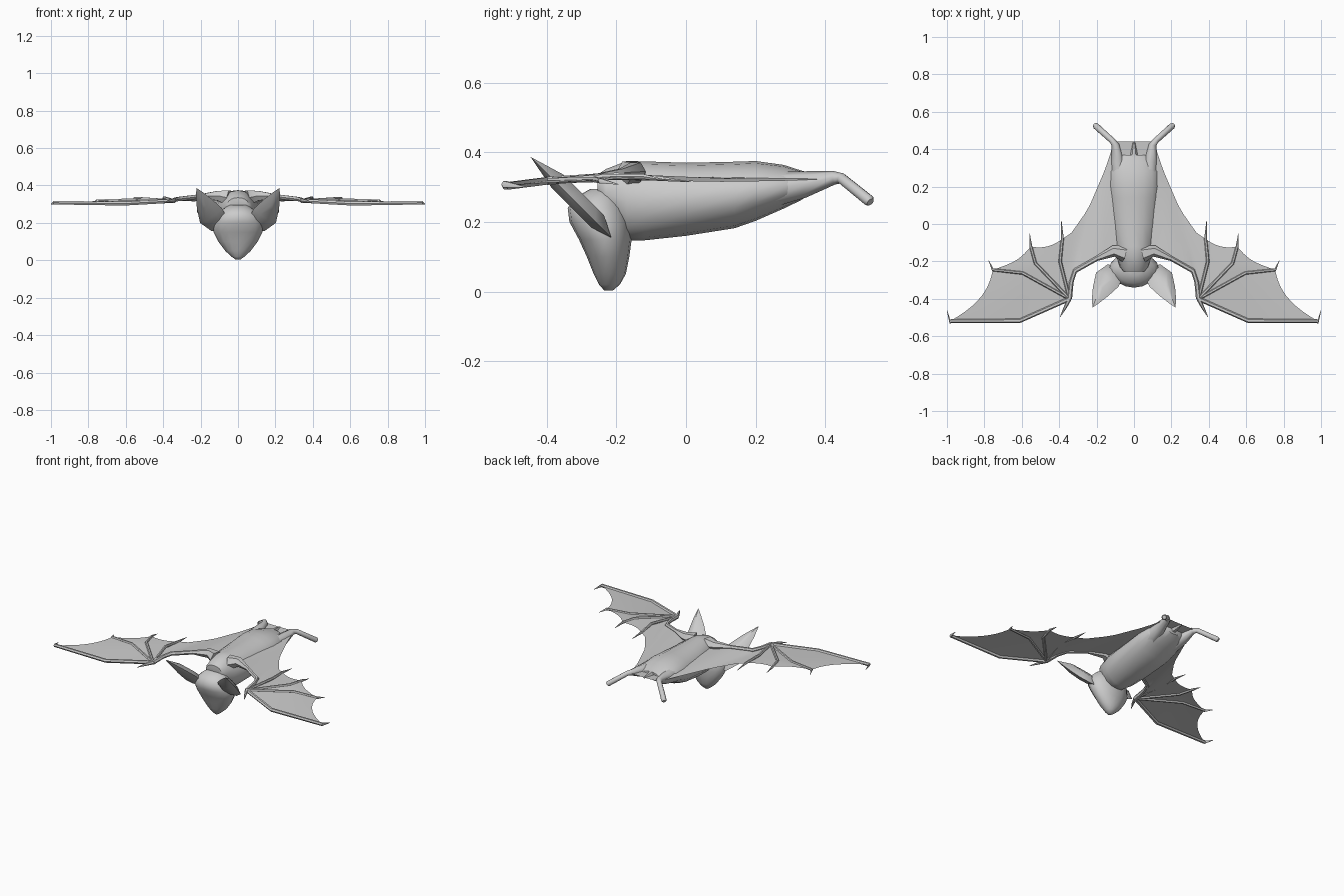
import bpy, bmesh, math
from mathutils import Vector

if "Cube" in bpy.data.objects:
    bpy.data.objects.remove(bpy.data.objects["Cube"])

grey = bpy.data.materials.new("soft_grey")
grey.diffuse_color = (0.6, 0.6, 0.6, 1)
grey.use_nodes = True
grey.node_tree.nodes["Principled BSDF"].inputs["Base Color"].default_value = grey.diffuse_color


def finish(name, bm, fix=True, angle=50):
    if fix:
        bmesh.ops.recalc_face_normals(bm, faces=bm.faces[:])
    me = bpy.data.meshes.new(name)
    bm.to_mesh(me)
    bm.free()
    ob = bpy.data.objects.new(name, me)
    bpy.context.collection.objects.link(ob)
    me.materials.append(grey)
    bpy.ops.object.select_all(action='DESELECT')
    ob.select_set(True)
    bpy.context.view_layer.objects.active = ob
    bpy.ops.object.shade_smooth_by_angle(angle=math.radians(angle))
    return ob


def skin(name, rings):
    """Closed skin through rings of points."""
    bm = bmesh.new()
    vs = [[bm.verts.new(p) for p in r] for r in rings]
    n = len(vs[0])
    for a, b in zip(vs, vs[1:]):
        for i in range(n):
            bm.faces.new((a[i], a[(i + 1) % n], b[(i + 1) % n], b[i]))
    bm.faces.new(vs[0][::-1])
    bm.faces.new(vs[-1])
    return finish(name, bm)


def tube(name, pts, radii, sides=6):
    pts = [Vector(p) for p in pts]
    rings = []
    for i, p in enumerate(pts):
        d = (pts[min(i + 1, len(pts) - 1)] - pts[max(i - 1, 0)]).normalized()
        u = d.cross(Vector((0, 0, 1))).normalized()
        v = u.cross(d)
        rings.append([p + radii[i] * (math.cos(t) * u + math.sin(t) * v)
                      for t in (2 * math.pi * k / sides for k in range(sides))])
    return skin(name, rings)


def along(line, s):
    """Point at fraction s of a polyline's length."""
    line = [Vector(p) for p in line]
    lens = [(b - a).length for a, b in zip(line, line[1:])]
    d = s * sum(lens)
    for a, b, l in zip(line, line[1:], lens):
        if d <= l + 1e-6:
            return a.lerp(b, d / l)
        d -= l
    return line[-1]


def sheet(name, a, b, sag=0.0, n=10):
    """Single skin between two lines, its far edge scalloped by sag."""
    bm = bmesh.new()
    g = []
    for i in range(n + 1):
        t = i / n
        k = 1 - sag * 4 * t * (1 - t)
        g.append([bm.verts.new(along(a, j / n * k).lerp(along(b, j / n * k), t))
                  for j in range(n + 1)])
    for i in range(n):
        for j in range(n):
            bm.faces.new((g[i][j], g[i + 1][j], g[i + 1][j + 1], g[i][j + 1]))
    bmesh.ops.remove_doubles(bm, verts=bm.verts[:], dist=1e-5)
    bm.normal_update()
    for f in bm.faces:
        if f.normal.z < 0:
            f.normal_flip()
    return finish(name, bm, fix=False)


def ring(n, fn):
    return [fn(math.cos(2 * math.pi * k / n), math.sin(2 * math.pi * k / n)) for k in range(n)]


# Body: y, half width, bottom, top
body = [(-.255, .055, .27, .335), (-.23, .075, .21, .352), (-.17, .095, .147, .375),
        (-.12, .115, .147, .374), (0, .13, .16, .37), (.14, .14, .182, .373), (.2, .14, .203, .375),
        (.28, .133, .238, .364), (.33, .11, .262, .348), (.37, .06, .29, .338)]
skin("body", [ring(16, lambda c, s: (w * c, y, (b + t) / 2 + (t - b) / 2 * s)) for y, w, b, t in body])

# Head: z, half width, front y, back y
head = [(.003, .012, -.235, -.21), (.02, .035, -.25, -.19), (.05, .068, -.265, -.173),
        (.1, .105, -.285, -.163), (.15, .13, -.308, -.156), (.2, .135, -.335, -.158),
        (.24, .115, -.34, -.17), (.27, .085, -.318, -.185), (.295, .05, -.275, -.2)]
skin("head", [ring(16, lambda c, s: (w * c, (f + k) / 2 + (k - f) / 2 * s, z)) for z, w, f, k in head])

# Tail
tube("tail", [(0, .3, .315), (0, .37, .322), (0, .44, .325)], [.035, .02, .005])

for side, m in (("right", 1), ("left", -1)):
    def mir(*pts):
        return [(m * x, y, z) for x, y, z in pts]

    # Ear: leaf outline lying on a tilted plane, swollen in the middle
    outline = [(.222, -.447), (.225, -.4), (.22, -.34), (.203, -.26), (.14, -.215), (.075, -.235),
               (.06, -.29), (.085, -.337), (.14, -.387), (.19, -.425)]
    bm = bmesh.new()
    rim = [bm.verts.new((m * x, y, -y - .06)) for x, y in outline]
    for off in (.022, -.014):
        c = Vector((m * .148, -.3 + off, .24 + off))
        mid = [bm.verts.new(c + (v.co - Vector((m * .148, -.3, .24))) * .5) for v in rim]
        for i in range(len(rim)):
            j = (i + 1) % len(rim)
            bm.faces.new((rim[i], rim[j], mid[j], mid[i]))
        bm.faces.new(mid)
    finish(side + "_ear", bm)

    # Leg and foot
    tube(side + "_leg", mir((.075, .25, .295), (.09, .34, .308), (.1, .425, .327),
                            (.118, .447, .325), (.205, .525, .262), (.21, .53, .257)),
         [.052, .038, .02, .016, .017, .012], 8)

    # Arm bones
    tube(side + "_arm", mir((.05, -.16, .335), (.11, -.145, .345), (.2, -.185, .342), (.315, -.25, .328),
                            (.335, -.31, .325), (.345, -.4, .318)),
         [.045, .03, .013, .013, .012, .014])
    wrist = (.345, -.4, .318)
    tube(side + "_thumb", mir(wrist, (.37, -.45, .315), (.395, -.497, .308)), [.012, .008, .001])

    # Fingers, each ending in a small claw
    ends = [[(.395, -.2, .334), (.383, -.08, .325), (.388, .015, .315)],
            [(.527, -.21, .33), (.552, -.12, .33), (.558, -.05, .318)],
            [(.595, -.262, .322), (.755, -.245, .318), (.777, -.195, .308)],
            [(.61, -.517, .303), (.985, -.52, .308), (1.0, -.46, .3)]]
    for k, (knuckle, tip, claw) in enumerate(ends):
        r = .012 if k == 3 else .009
        tube(f"{side}_finger_{k + 1}", mir(wrist, knuckle, tip, claw), [r, r, r * .9, .001])

    # Wing skin
    ray = [mir(wrist, e[1]) if k == 0 else mir(wrist, e[0], e[1]) for k, e in enumerate(ends)]
    for k, sag in enumerate((.06, .07, .1)):
        sheet(f"{side}_wing_panel_{k + 1}", ray[k], ray[k + 1], sag)
    sheet(side + "_inner_wing",
          mir((.08, -.16, .33), (.2, -.185, .338), (.315, -.25, .326), wrist),
          mir((.105, .44, .326), (.155, .29, .318), (.245, .08, .315), (.34, -.055, .32), (.383, -.08, .325)))

    # Skin between leg and tail
    sheet(side + "_tail_skin", mir((0, .3, .318), (0, .44, .325)), mir((.09, .3, .318), (.105, .44, .327)), n=4)
